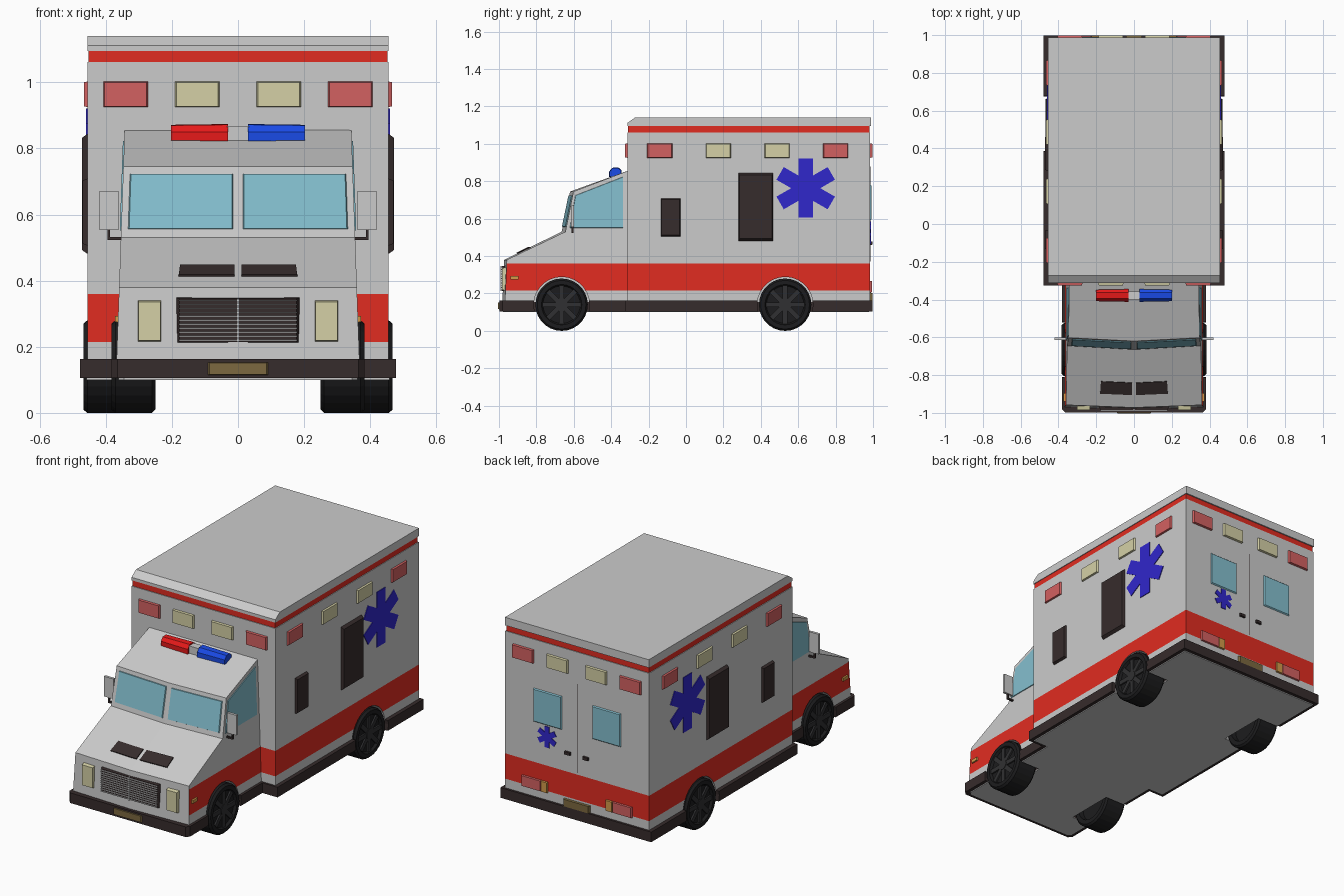
import bpy, bmesh, math
from mathutils import Vector, Matrix

if "Cube" in bpy.data.objects:
    bpy.data.objects.remove(bpy.data.objects["Cube"])

COL = dict(white=(.62, .62, .62), red=(.75, .025, .015), dark=(.037, .025, .025), glass=(.23, .52, .62),
           cream=(.66, .63, .38), lamp_red=(.65, .12, .12), blue=(.03, .02, .6), orange=(.65, .33, .07),
           plate=(.2, .14, .05), tyre=(.012, .012, .013), rim=(.03, .03, .032),
           beacon_red=(.8, .01, .01), beacon_blue=(.01, .07, .8))
MAT = {}
for k, c in COL.items():
    MAT[k] = bpy.data.materials.new(k)
    MAT[k].diffuse_color = (*c, 1)


def finish(name, bm, *mats):
    bmesh.ops.recalc_face_normals(bm, faces=bm.faces[:])
    me = bpy.data.meshes.new(name)
    bm.to_mesh(me)
    bm.free()
    ob = bpy.data.objects.new(name, me)
    bpy.context.collection.objects.link(ob)
    for m in mats:
        me.materials.append(MAT[m])
    return ob


def prism_bm(pts, vec, taper=1.0):
    """Polygon pulled along vec, far cap scaled by taper."""
    bm = bmesh.new()
    pts = [Vector(p) for p in pts]
    mid = sum(pts, Vector()) / len(pts)
    a = [bm.verts.new(p) for p in pts]
    b = [bm.verts.new(mid + (p - mid) * taper + Vector(vec)) for p in pts]
    bm.faces.new(a)
    bm.faces.new(b)
    for i in range(len(a)):
        j = (i + 1) % len(a)
        bm.faces.new((a[i], a[j], b[j], b[i]))
    return bm


def prism(name, pts, vec, mat, taper=1.0):
    return finish(name, prism_bm(pts, vec, taper), mat)


def box(name, x0, x1, y0, y1, z0, z1, mat):
    return prism(name, [(x0, y0, z0), (x1, y0, z0), (x1, y1, z0), (x0, y1, z0)], (0, 0, z1 - z0), mat)


def side_panel(name, s, x, y0, y1, z0, z1, mat, d=.012):
    return prism(name, [(s * x, y0, z0), (s * x, y1, z0), (s * x, y1, z1), (s * x, y0, z1)], (s * d, 0, 0), mat, .93)


def end_panel(name, y, x0, x1, z0, z1, mat, d=.012):
    return prism(name, [(x0, y, z0), (x1, y, z0), (x1, y, z1), (x0, y, z1)], (0, d, 0), mat, .93)


def paint_band(bm, z0, z1, test):
    for z in (z0, z1):
        bmesh.ops.bisect_plane(bm, geom=bm.verts[:] + bm.edges[:] + bm.faces[:], plane_co=(0, 0, z), plane_no=(0, 0, 1))
    bm.normal_update()
    for f in bm.faces:
        if z0 < f.calc_center_median().z < z1 and test(f.normal):
            f.material_index = 1


def star(name, centre, u, r, hw, vec):
    """Six-armed emblem outline: arm corners plus inner notches."""
    pts = []
    for i in range(6):
        a = math.radians(60 * i)
        for lx, lz in ((-hw, r), (hw, r), (hw, hw * math.sqrt(3))):
            x, z = lx * math.cos(a) + lz * math.sin(a), lz * math.cos(a) - lx * math.sin(a)
            pts.append(Vector(centre) + Vector(u) * x + Vector((0, 0, z)))
    return prism(name, pts, vec, 'blue')


# wheel positions: y, inner x, outer x
WHEELS = [('front', -.665, .25, .383), ('rear', .53, .335, .468)]
ZW, R = .14, .14

# wheel well cutter
bm = bmesh.new()
for _, y, xi, xo in WHEELS:
    for s in (1, -1):
        m = Matrix.Translation((s * (xi - .01 + .2), y, ZW)) @ Matrix.Rotation(math.pi / 2, 4, 'Y')
        bmesh.ops.create_cone(bm, cap_ends=True, segments=28, radius1=R + .009, radius2=R + .009, depth=.4, matrix=m)
cutter = finish('wheel_well_cutter', bm, 'white')
cutter.hide_render = True
cutter.hide_viewport = False
cutter.display_type = 'WIRE'


def cut(ob):
    md = ob.modifiers.new('wells', 'BOOLEAN')
    md.operation, md.object, md.solver = 'DIFFERENCE', cutter, 'EXACT'


# patient compartment, roof stripe and roof cap
W, YF, YB = .456, -.313, .985
bm = prism_bm([(-W, YF, .155), (W, YF, .155), (W, YB, .155), (-W, YB, .155)], (0, 0, .907))
paint_band(bm, .215, .36, lambda n: abs(n.z) < .1)
cut(finish('box_body', bm, 'white', 'red'))
box('roof_stripe', -W + .004, W - .004, YF + .004, YB - .004, 1.055, 1.10, 'red')
prism('roof_cap', [(-W, YF, 1.095), (-W, YF, 1.112), (-W, -.272, 1.141), (-W, YB + .003, 1.141), (-W, YB + .003, 1.095)],
      (2 * W, 0, 0), 'white')

# cab: profile rows (centre y, side y, z), sides lean in with height
ROWS = [(-.982, -.968, .155), (-.972, -.958, .38), (-.665, -.645, .53), (-.62, -.602, .745), (-.3, -.3, .86), (-.3, -.3, .155)]


def half_width(z):
    return .373 - .035 * z


def cab_pt(r, v, u):
    """Point on the cab skin between rows r and r+1."""
    a, b = ROWS[r], ROWS[r + 1]
    yc, ys, z = (p + (q - p) * v for p, q in zip(a, b))
    return Vector((u * half_width(z), yc + (ys - yc) * abs(u), z))


bm = bmesh.new()
grid = [[bm.verts.new((u * half_width(z), ys if u else yc, z)) for u in (-1, 0, 1)] for yc, ys, z in ROWS]
for i in range(6):
    a, b = grid[i], grid[(i + 1) % 6]
    for k in (0, 1):
        bm.faces.new((a[k], a[k + 1], b[k + 1], b[k]))
for k in (0, 2):
    bm.faces.new([g[k] for g in grid])
bmesh.ops.recalc_face_normals(bm, faces=bm.faces[:])
paint_band(bm, .215, .36, lambda n: abs(n.x) > .9)
cut(finish('cab_body', bm, 'white', 'red'))

# bumper skirt and floor following the stepped footprint


def footprint(d, z):
    h = [(.365 - d, -.998 + d), (.382 - d, -.98 + d), (.382 - d, -.325 + d), (.478 - d, -.325 + d), (.478 - d, .998 - d)]
    return [(x, y, z) for x, y in h] + [(-x, y, z) for x, y in reversed(h)]


cut(prism('bumper_skirt', footprint(0, .105), (0, 0, .058), 'dark'))
cut(prism('floor', footprint(.02, .1), (0, 0, .03), 'white'))
end_panel('front_plate', -.996, -.093, .093, .115, .153, 'plate', -.008)
end_panel('rear_plate', .98, -.085, .085, .15, .205, 'plate', .018)

# wheels: lathed tyre plus spokes
for label, y, xi, xo in WHEELS:
    for s in (1, -1):
        w = xo - xi
        prof = [(.0, .03), (.1, .03), (.105, 0), (.13, 0), (R, .01), (R, w - .012), (.13, w), (.108, w), (.1, w - .014), (0, w - .014)]
        bm = bmesh.new()
        vs = [bm.verts.new((s * (xi + x), y, ZW + r)) for r, x in prof]
        es = [bm.edges.new(p) for p in zip(vs, vs[1:])]
        bmesh.ops.spin(bm, geom=vs + es, cent=(0, y, ZW), axis=(1, 0, 0), angle=2 * math.pi, steps=28)
        bmesh.ops.remove_doubles(bm, verts=bm.verts[:], dist=1e-4)
        side = 'right' if s > 0 else 'left'
        finish(f'{label}_{side}_tyre', bm, 'tyre')
        bm = bmesh.new()
        for i in range(8):
            rot = Matrix.Translation((s * (xo - .012), y, ZW)) @ Matrix.Rotation(i * math.pi / 4, 4, 'X')
            bmesh.ops.create_cube(bm, size=1, matrix=rot @ Matrix.Translation((0, 0, .06)) @ Matrix.Diagonal((.014, .026, .085, 1)))
        m = Matrix.Translation((s * (xo - .011), y, ZW)) @ Matrix.Rotation(math.pi / 2, 4, 'Y')
        bmesh.ops.create_cone(bm, cap_ends=True, segments=16, radius1=.03, radius2=.03, depth=.018, matrix=m)
        finish(f'{label}_{side}_spokes', bm, 'rim')

# parts repeated left and right
for s, side in ((1, 'right'), (-1, 'left')):
    # compartment windows, warning lamps and star
    side_panel(f'{side}_small_window', s, W - .002, -.135, -.03, .505, .71, 'dark', .016)
    side_panel(f'{side}_large_window', s, W - .002, .28, .467, .48, .845, 'dark', .018)
    for yc, m in ((-.14, 'lamp_red'), (.173, 'cream'), (.487, 'cream'), (.8, 'lamp_red')):
        side_panel(f'{side}_warning_lamp', s, W - .002, yc - .068, yc + .068, .925, 1.003, m)
    for xc, m in ((.34, 'lamp_red'), (.123, 'cream')):
        end_panel(f'{side}_front_warning_lamp', YF + .002, s * (xc - .068), s * (xc + .068), .925, 1.003, m, -.014)
        end_panel(f'{side}_rear_warning_lamp', YB - .002, s * (xc - .068), s * (xc + .068), .925, 1.003, m, .014)
    star(f'{side}_star', (s * (W - .002), .64, .763), (0, 1, 0), .158, .039, (s * .006, 0, 0))
    # rear door fittings
    end_panel(f'{side}_rear_window', YB - .002, s * .095, s * .28, .59, .785, 'glass', .008)
    end_panel(f'{side}_door_handle', YB - .002, s * .04, s * .075, .46, .478, 'dark', .014)
    end_panel(f'{side}_tail_lamp', YB - .002, s * .225, s * .35, .205, .268, 'lamp_red')
    end_panel(f'{side}_turn_lamp', YB - .002, s * .185, s * .225, .205, .268, 'orange')
    # cab glass
    prism(f'{side}_windscreen', [cab_pt(2, v, s * u) for u, v in ((.043, .12), (.94, .12), (.94, .9), (.043, .9))],
          (0, -.005, .001), 'glass', .98)
    pane = [(-.622, .55), (-.592, .725), (-.335, .825), (-.335, .55)]
    prism(f'{side}_cab_window', [(s * (half_width(z) - .002), y, z) for y, z in pane], (s * .006, 0, 0), 'glass', .98)
    # hood vent, headlamp, side marker
    prism(f'{side}_hood_vent', [cab_pt(1, v, s * u) for u, v in ((.03, .22), (.5, .22), (.49, .43), (.03, .43))],
          (0, -.002, .005), 'dark')
    end_panel(f'{side}_headlamp', -.962, s * .232, s * .303, .215, .34, 'cream', -.022)
    side_panel(f'{side}_side_marker', s, .36, -.94, -.895, .274, .294, 'orange', .012)
    # mirror on its arm
    box(f'{side}_mirror', s * .36, s * .42, -.615, -.6, .555, .67, 'white')
    box(f'{side}_mirror_arm', s * .345, s * .395, -.612, -.602, .523, .532, 'dark')
    box(f'{side}_mirror_post', s * .387, s * .395, -.612, -.602, .523, .557, 'dark')
    # beacon with chamfered section and sloped outer end
    sec = [(-.412, .822), (-.412, .85), (-.395, .872), (-.362, .874), (-.345, .86), (-.345, .822)]
    prism(f'{side}_beacon', [(s * .03, y, z) for y, z in sec], (s * .172, 0, 0), 'beacon_blue' if s > 0 else 'beacon_red', .9)

box('beacon_bar', -.035, .035, -.4, -.357, .82, .866, 'white')
star('rear_star', (.19, YB - .002, .525), (1, 0, 0), .06, .015, (0, .006, 0))
box('rear_door_seam', -.002, .002, YB - .002, YB + .001, .37, .88, 'dark')

# grille with slats and centre bar
end_panel('grille', -.96, -.19, .19, .21, .35, 'dark', -.024)
for i in range(11):
    z = .22 + i * .012
    box('grille_slat', -.178, .178, -.989, -.975, z - .002, z + .002, 'white')
box('grille_bar', -.003, .003, -.991, -.975, .214, .346, 'white')

for m in bpy.data.materials:
    if m.users and not m.is_grease_pencil:
        m.use_nodes = True
        m.node_tree.nodes["Principled BSDF"].inputs["Base Color"].default_value = m.diffuse_color
